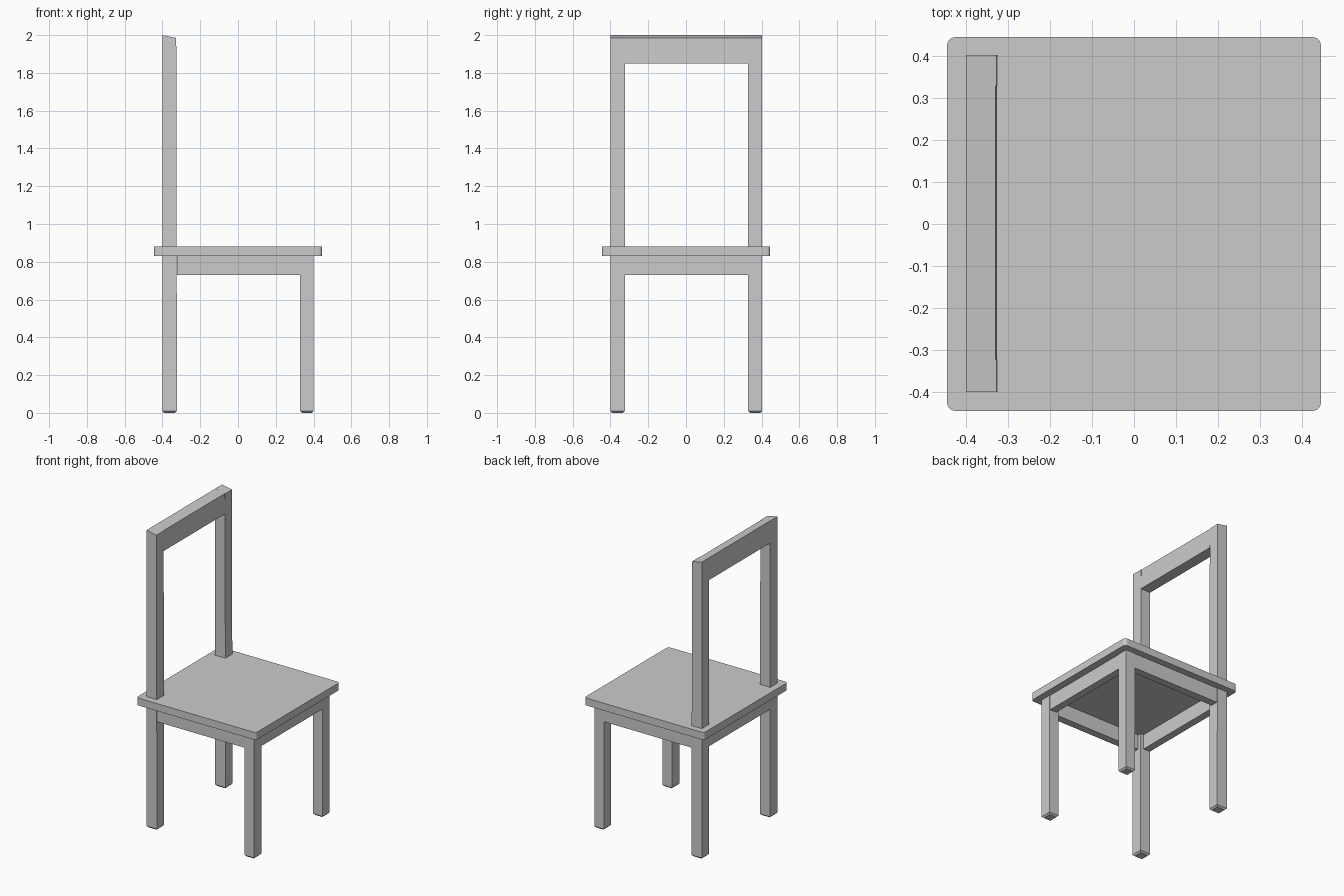
import bpy, bmesh

if "Cube" in bpy.data.objects:
    bpy.data.objects.remove(bpy.data.objects["Cube"])

BACK_X, FRONT_X = (-0.40, -0.323), (0.329, 0.40)
SIDE_Y = {"right": (-0.40, -0.323), "left": (0.329, 0.403)}
SEAT_LOW, SEAT_TOP, APRON_LOW = 0.83, 0.88, 0.73
INSET, APRON = 0.003, 0.05


def box(name, x, y, z, bevel=0.0, pick=None, segments=1, slope=0.0):
    """Box from ranges; bevels edges chosen by pick, lowers top at +x by slope."""
    bm = bmesh.new()
    bmesh.ops.create_cube(bm, size=1)
    for v in bm.verts:
        v.co = [r[0] + (r[1] - r[0]) * (c + 0.5) for r, c in zip((x, y, z), v.co)]
        if slope and v.co.z > z[1] - 1e-4 and v.co.x > x[1] - 1e-4:
            v.co.z -= slope
            v.co.x -= 0.004
    if bevel:
        bmesh.ops.bevel(bm, geom=[e for e in bm.edges if pick(e)], offset=bevel,
                        segments=segments, profile=0.5, affect='EDGES')
    mesh = bpy.data.meshes.new(name)
    bm.to_mesh(mesh)
    bm.free()
    ob = bpy.data.objects.new(name, mesh)
    bpy.context.collection.objects.link(ob)
    return ob


def vertical(e):
    a, b = (v.co for v in e.verts)
    return abs(a.z - b.z) > 0.01


def at_floor(e):
    return all(v.co.z < 0.001 for v in e.verts)


# seat with rounded corners
box("seat", (-0.445, 0.445), (-0.445, 0.445), (SEAT_LOW, SEAT_TOP), 0.018, vertical, 3)

# legs, back ones continuing up as posts with a sloped top
for side, y in SIDE_Y.items():
    box(f"front_leg_{side}", FRONT_X, y, (0, SEAT_LOW), 0.01, at_floor)
    box(f"back_leg_{side}", BACK_X, y, (0, 2.0), 0.01, at_floor, slope=0.015)

# top rail between the posts
inner_y = (SIDE_Y["right"][1], SIDE_Y["left"][0])
box("top_rail", (-0.40, -0.326), inner_y, (1.85, 2.0), slope=0.015)

# aprons under the seat
z = (APRON_LOW, SEAT_LOW)
inner_x = (BACK_X[1], FRONT_X[0])
y0, y1 = SIDE_Y["right"][0] + INSET, SIDE_Y["left"][1] - INSET
x0, x1 = BACK_X[0] + INSET, FRONT_X[1] - INSET
box("side_apron_right", inner_x, (y0, y0 + APRON), z)
box("side_apron_left", inner_x, (y1 - APRON, y1), z)
box("back_apron", (x0, x0 + APRON), inner_y, z)
box("front_apron", (x1 - APRON, x1), inner_y, z)
